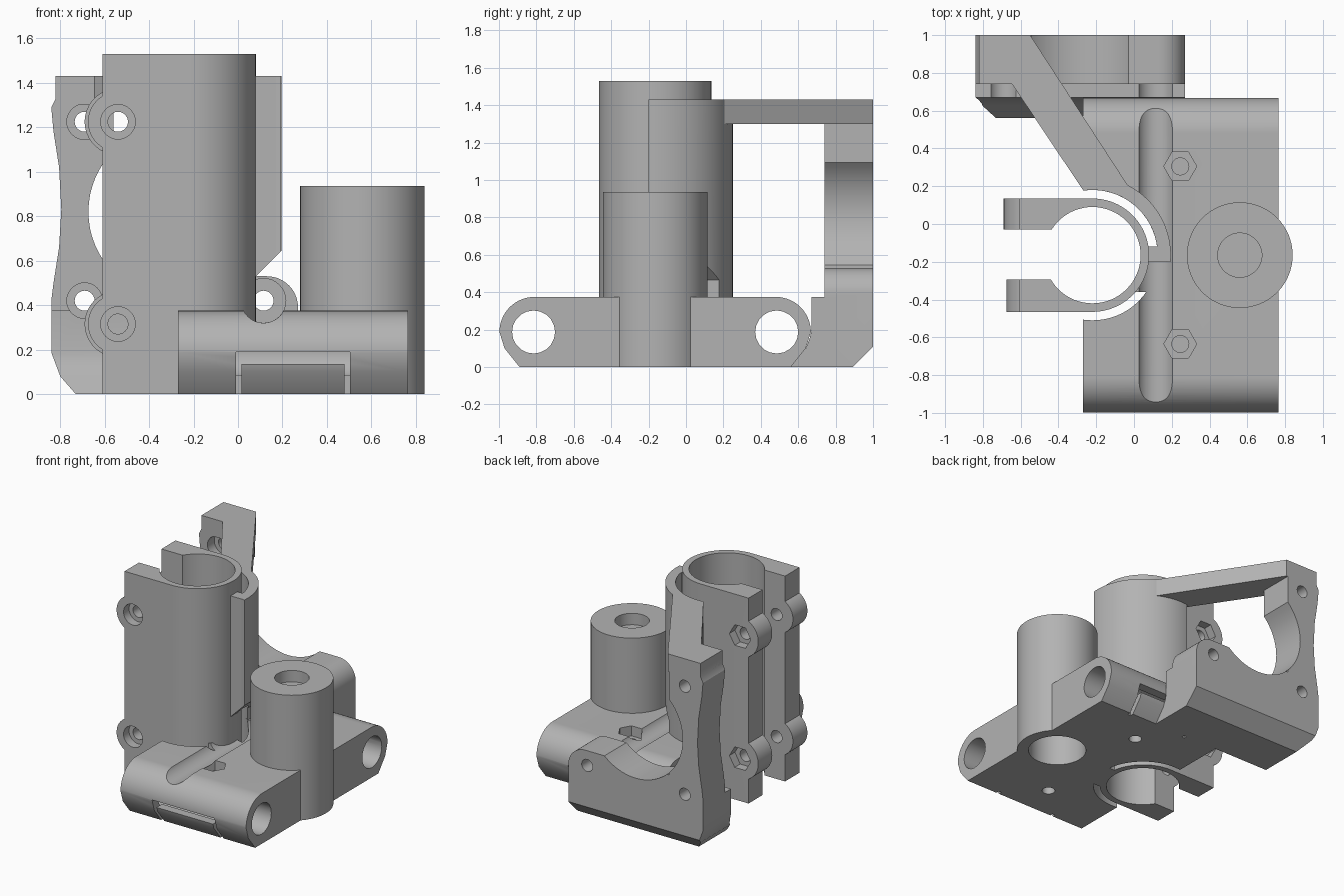
import bpy, bmesh, math
from mathutils import Vector

cube = bpy.data.objects.get("Cube")
if cube:
    bpy.data.objects.remove(cube, do_unlink=True)

grey = bpy.data.materials.new("plain grey")
grey.use_nodes = True
COLOUR = (0.45, 0.45, 0.45, 1)
grey.diffuse_color = COLOUR
grey.node_tree.nodes["Principled BSDF"].inputs["Base Color"].default_value = COLOUR

PLACE = {"x": lambda u, v, w: (w, u, v),
         "y": lambda u, v, w: (u, w, v),
         "z": lambda u, v, w: (u, v, w)}


def prism(name, points, axis, lo, hi):
    """Extrude a flat outline along an axis."""
    bm = bmesh.new()
    face = bm.faces.new([bm.verts.new(PLACE[axis](u, v, lo)) for u, v in points])
    new = bmesh.ops.extrude_face_region(bm, geom=[face])["geom"]
    shift = Vector(PLACE[axis](0, 0, hi - lo))
    bmesh.ops.translate(bm, vec=shift, verts=[g for g in new if isinstance(g, bmesh.types.BMVert)])
    bmesh.ops.recalc_face_normals(bm, faces=bm.faces)
    mesh = bpy.data.meshes.new(name)
    bm.to_mesh(mesh)
    bm.free()
    mesh.materials.append(grey)
    obj = bpy.data.objects.new(name, mesh)
    bpy.context.collection.objects.link(obj)
    return obj


def arc(u, v, r, start, end, steps=24):
    angles = [math.radians(start + (end - start) * i / steps) for i in range(steps + 1)]
    return [(u + r * math.cos(a), v + r * math.sin(a)) for a in angles]


def rod(name, u, v, r, axis, lo, hi, sides=64):
    return prism(name, arc(u, v, r, 0, 360, sides)[:-1], axis, lo, hi)


def box(name, x0, x1, y0, y1, z0, z1):
    return prism(name, [(x0, y0), (x1, y0), (x1, y1), (x0, y1)], "z", z0, z1)


def combine(obj, other, operation="DIFFERENCE"):
    mod = obj.modifiers.new("join", "BOOLEAN")
    mod.object, mod.operation, mod.solver = other, operation, "EXACT"
    bpy.context.view_layer.objects.active = obj
    bpy.ops.object.modifier_apply(modifier=mod.name)
    bpy.data.objects.remove(other, do_unlink=True)


def cut_rod(obj, *args):
    combine(obj, rod("cutter", *args))


CX, CY = -0.22, -0.165      # clamp axis
TX = 0.56                   # tower axis
H = 0.375                   # base height
R = H / 2

# Base carriage with rounded ends
ends = [(-0.89, 0), (0.56, 0), (0.64, 0.1)] + arc(0.48, R, R, 0, 90) \
    + arc(-0.81, R, R, 90, 180) + [(-0.97, 0.1)]
base = prism("base_carriage", ends, "x", -0.27, 0.765)
cut_rod(base, CX, CY, 0.345, "z", -0.1, 0.6)
combine(base, box("clamp_web", 0.0, 0.2, -0.36, -0.12, 0, H), "UNION")
cut_rod(base, CX, CY, 0.28, "z", -0.1, 0.6)
cut_rod(base, 0.115, 0.42, 0.1, "y", -1.1, 0.8)
cut_rod(base, TX, CY, 0.2, "z", -0.1, 0.3)

# Rod bores, clamp slits and nut pockets at both ends
for side in (-1, 1):
    y = CY + side * 0.65
    cut_rod(base, y, R, 0.115, "x", -0.4, 0.9, 20)
    near, far = sorted((CY + side * 0.7, CY + side * 0.9))
    for x in (-0.01, 0.48):
        combine(base, box("cutter", x, x + 0.025, near, far, -0.1, 0.19))
    near, far = sorted((CY + side * 0.72, CY + side * 0.9))
    combine(base, box("cutter", -0.01, 0.505, near, far, 0.135, 0.19))
    y = CY + side * 0.47
    cut_rod(base, 0.245, y, 0.087, "z", 0.3, 0.5, 6)
    cut_rod(base, 0.245, y, 0.045, "z", 0.27, 0.5, 24)
    cut_rod(base, 0.245, y, 0.045, "z", -0.1, 0.24, 24)

# Round tower with a bore from below and a shallow one on top
tower = rod("tower", TX, CY, 0.28, "z", 0, 0.935)
cut_rod(tower, TX, CY, 0.2, "z", -0.1, 0.75)
cut_rod(tower, TX, CY, 0.117, "z", 0.85, 1.1)

# Split clamp tube with two jaws
outline = arc(CX, CY, 0.3, -90, 90, 48) + [(-0.61, CY + 0.3), (-0.61, CY - 0.3)]
clamp = prism("clamp_tube", outline, "z", 0, 1.53)
for z in (0.315, 1.225):
    combine(clamp, rod("back_boss", -0.54, z, 0.15, "y", -0.1, CY + 0.3), "UNION")
    combine(clamp, rod("front_boss", -0.54, z, 0.135, "y", CY - 0.3, -0.2), "UNION")
cut_rod(clamp, CX, CY, 0.255, "z", -0.1, 1.7)
combine(clamp, box("cutter", -0.9, CX, -0.295, -0.03, -0.1, 1.7))
for z in (0.315, 1.225):
    cut_rod(clamp, -0.54, z, 0.045, "y", -0.6, 0.3, 24)
    cut_rod(clamp, -0.54, z, 0.078, "y", -0.6, -0.4, 32)
    cut_rod(clamp, -0.54, z, 0.088, "y", 0.07, 0.3, 6)

# Curved guard wall beside the clamp, arched over the groove
ring = arc(CX, CY, 0.415, -5, 98, 40) + arc(CX, CY, 0.345, 98, -5, 40)
wall = prism("guard_wall", ring, "z", H - 0.05, 1.43)
combine(wall, box("wall_web", 0.05, 0.17, -0.2, -0.12, H, 1.43), "UNION")
cut_rod(wall, CX, CY, 0.28, "z", 0, 1.7)
arch = [(0.015, 0.3), (0.015, 0.465), (0.25, 0.7), (0.25, 0.3)]
combine(wall, prism("cutter", arch, "y", -0.4, 0.2))

# Motor plate with waisted side column
left_foot = [(-0.84, R), (-0.8, 0.08), (-0.73, 0)]
waist = [(-0.82, 1.43), (-0.82, 1.33), (-0.84, 1.29), (-0.83, 1.18), (-0.805, 1.02),
         (-0.795, 0.83), (-0.805, 0.66), (-0.83, 0.5), (-0.84, 0.42)]
outline = left_foot + [(0.27, 0)] + arc(0.13, 0.39, 0.14, 0, 90, 12) \
    + [(-0.56, 0.53), (-0.56, 1.43)] + waist
plate = prism("motor_plate", outline, "y", 0.74, 1)
cut_rod(plate, -0.285, 0.82, 0.388, "y", 0.5, 1.2)

# Foot block joining the plate to the base
foot = prism("plate_foot", left_foot + [(0.27, 0), (0.27, H), (-0.84, H)], "y", 0.5, 0.8)
hollow = [(0.4, -0.1), (0.55, -0.1), (0.56, 0), (0.64, 0.1), (0.66, 0.15),
          (0.67, R), (0.67, 0.5), (0.4, 0.5)]
combine(foot, prism("cutter", hollow, "x", -1, 0.5))
combine(plate, foot, "UNION")
combine(plate, prism("cutter", [(0.88, -0.01), (1.1, -0.01), (1.1, 0.21)], "x", -1, 1))

# Motor screw holes
for x, z, r in ((-0.69, 0.42, 0.08), (-0.69, 1.225, 0.08), (0.115, 0.42, 0.1)):
    cut_rod(plate, x, z, r, "y", 0.4, 0.82, 32)
    cut_rod(plate, x, z, 0.045, "y", 0.4, 1.2, 24)

# Diagonal brace from guard wall to column top
brace = prism("diagonal_brace", [(-0.27, 0.18), (-0.03, 0.2), (-0.55, 1), (-0.82, 1),
                                 (-0.82, 0.74), (-0.645, 0.74)], "z", 1.3, 1.43)

# Smooth round faces, keep corners sharp
bpy.ops.object.select_all(action="DESELECT")
for part in (base, tower, clamp, wall, plate, brace):
    part.select_set(True)
bpy.context.view_layer.objects.active = base
bpy.ops.object.shade_smooth_by_angle(angle=math.radians(30))
